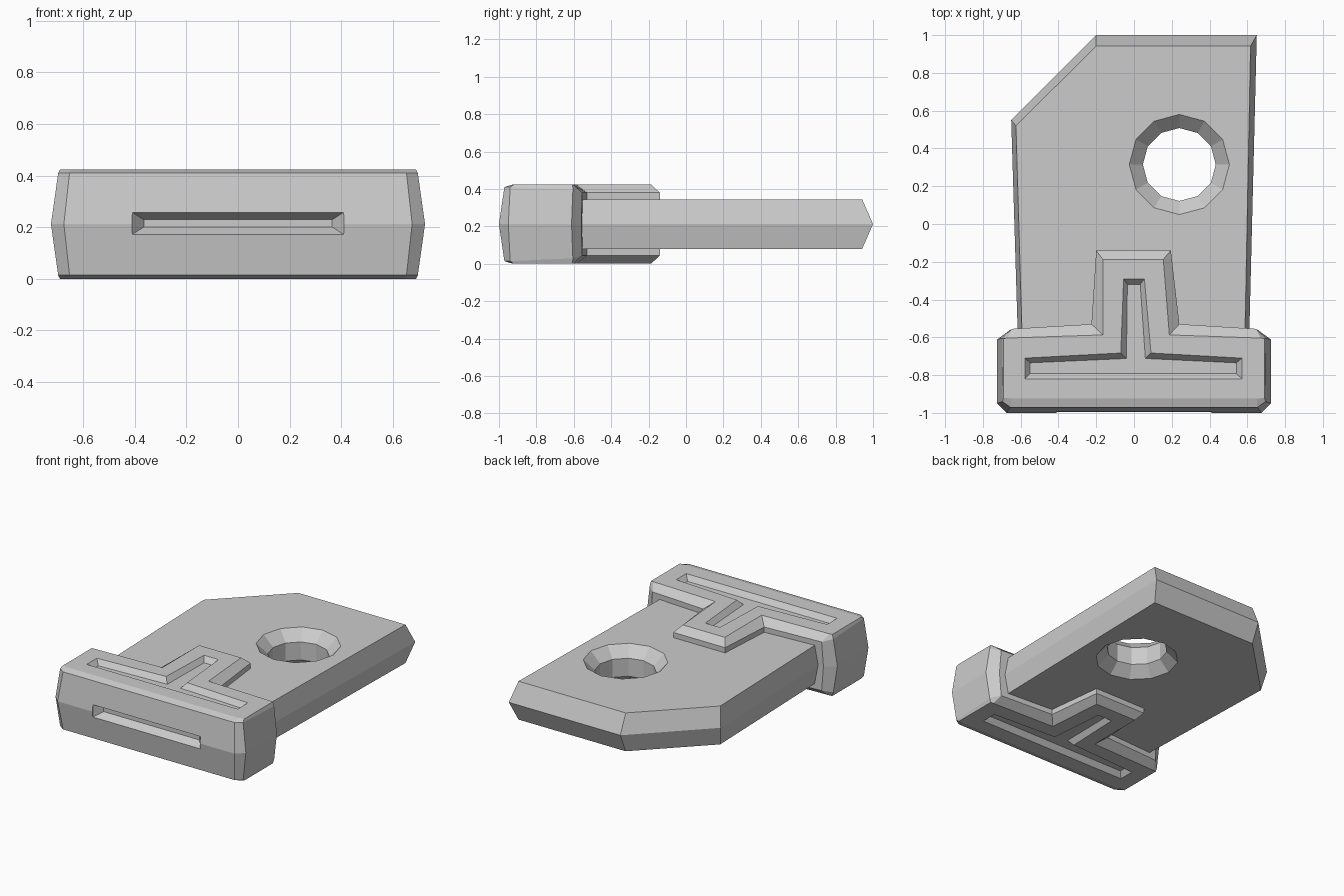
import bpy, bmesh, math

if "Cube" in bpy.data.objects:
    bpy.data.objects.remove(bpy.data.objects["Cube"])

MID = 0.212      # height of the horizontal symmetry plane
TOP = 0.424


def loft(name, rings):
    """Skin a stack of equal-length point rings and cap both ends."""
    bm = bmesh.new()
    vs = [[bm.verts.new(p) for p in ring] for ring in rings]
    n = len(vs[0])
    for a, b in zip(vs, vs[1:]):
        for i in range(n):
            j = (i + 1) % n
            bm.faces.new((a[i], a[j], b[j], b[i]))
    bm.faces.new(vs[0])
    bm.faces.new(vs[-1])
    bmesh.ops.recalc_face_normals(bm, faces=bm.faces)
    me = bpy.data.meshes.new(name)
    bm.to_mesh(me)
    bm.free()
    ob = bpy.data.objects.new(name, me)
    bpy.context.collection.objects.link(ob)
    return ob


def at(pts, z):
    return [(x, y, z) for x, y in pts]


def flip(ring):
    return [(x, y, 2 * MID - z) for x, y, z in ring]


def cut(ob, cutter):
    """Subtract the cutter and remove it."""
    m = ob.modifiers.new("cut", 'BOOLEAN')
    m.operation = 'DIFFERENCE'
    m.solver = 'EXACT'
    m.object = cutter
    cutter.hide_render = True
    bpy.context.view_layer.objects.active = ob
    bpy.ops.object.modifier_apply(modifier=m.name)
    bpy.data.objects.remove(cutter)


# Flat plate with a clipped corner and a ridge around its edge
edge = [(-0.65, 0.55), (-0.2, 1.0), (0.65, 1.0), (0.61, -0.6), (-0.615, -0.6)]
face = [(-0.625, 0.52), (-0.2, 0.942), (0.617, 0.942), (0.587, -0.6), (-0.592, -0.6)]
plate = loft("plate", [at(face, MID - 0.132), at(edge, MID), at(face, MID + 0.132)])

# Twelve-sided hole, countersunk on both faces
profile = [(0.265, -0.2), (0.265, -0.132), (0.193, -0.062),
           (0.193, 0.062), (0.265, 0.132), (0.265, 0.2)]
cut(plate, loft("hole_cutter", [
    [(0.24 + r * math.cos(k * math.tau / 12), 0.315 + r * math.sin(k * math.tau / 12), MID + h)
     for k in range(12)] for r, h in profile]))

# T-shaped end cap: middle, shoulder and top outlines
mid = [(-0.2, -0.14), (0.195, -0.14), (0.24, -0.53), (0.655, -0.56), (0.725, -0.612),
       (0.725, -0.95), (0.675, -1.0), (-0.675, -1.0), (-0.725, -0.95), (-0.725, -0.612),
       (-0.655, -0.56), (-0.225, -0.53)]
shoulder = [(-0.2, -0.14, 0.38), (0.195, -0.14, 0.38), (0.24, -0.53, 0.38),
            (0.645, -0.555, 0.38), (0.699, -0.605, 0.395), (0.697, -0.94, 0.41),
            (0.653, -0.971, 0.41), (-0.653, -0.971, 0.41), (-0.697, -0.94, 0.41),
            (-0.699, -0.605, 0.395), (-0.645, -0.555, 0.38), (-0.225, -0.53, 0.38)]
top = [(-0.165, -0.187), (0.155, -0.187), (0.187, -0.587), (0.67, -0.604), (0.69, -0.606),
       (0.69, -0.92), (0.65, -0.925), (-0.65, -0.925), (-0.69, -0.92), (-0.69, -0.606),
       (-0.67, -0.604), (-0.165, -0.587)]
top = at(top, TOP)
cap = loft("end_cap", [flip(top), flip(shoulder), at(mid, MID), shoulder, top])

# Tapered T-shaped grooves on the upper and lower faces
rim = [(-0.055, -0.29), (0.055, -0.29), (0.09, -0.683), (0.572, -0.71),
       (0.572, -0.82), (-0.578, -0.82), (-0.578, -0.71), (-0.07, -0.683)]
floor = [(-0.035, -0.32), (0.033, -0.32), (0.06, -0.712), (0.542, -0.735),
         (0.542, -0.792), (-0.55, -0.792), (-0.55, -0.735), (-0.04, -0.712)]
groove = [at(floor, TOP - 0.035), at(rim, TOP), at(rim, TOP + 0.05)]
cut(cap, loft("groove_cutter", groove))
cut(cap, loft("groove_cutter", [flip(r) for r in groove]))


# Tapered slot in the front face
def slot(w, h, y):
    return [(sx * w, y, MID + 0.003 + sz * h) for sx, sz in ((-1, -1), (1, -1), (1, 1), (-1, 1))]


cut(cap, loft("slot_cutter", [slot(0.365, 0.014, -0.94), slot(0.41, 0.043, -0.995),
                              slot(0.41, 0.043, -1.05)]))
